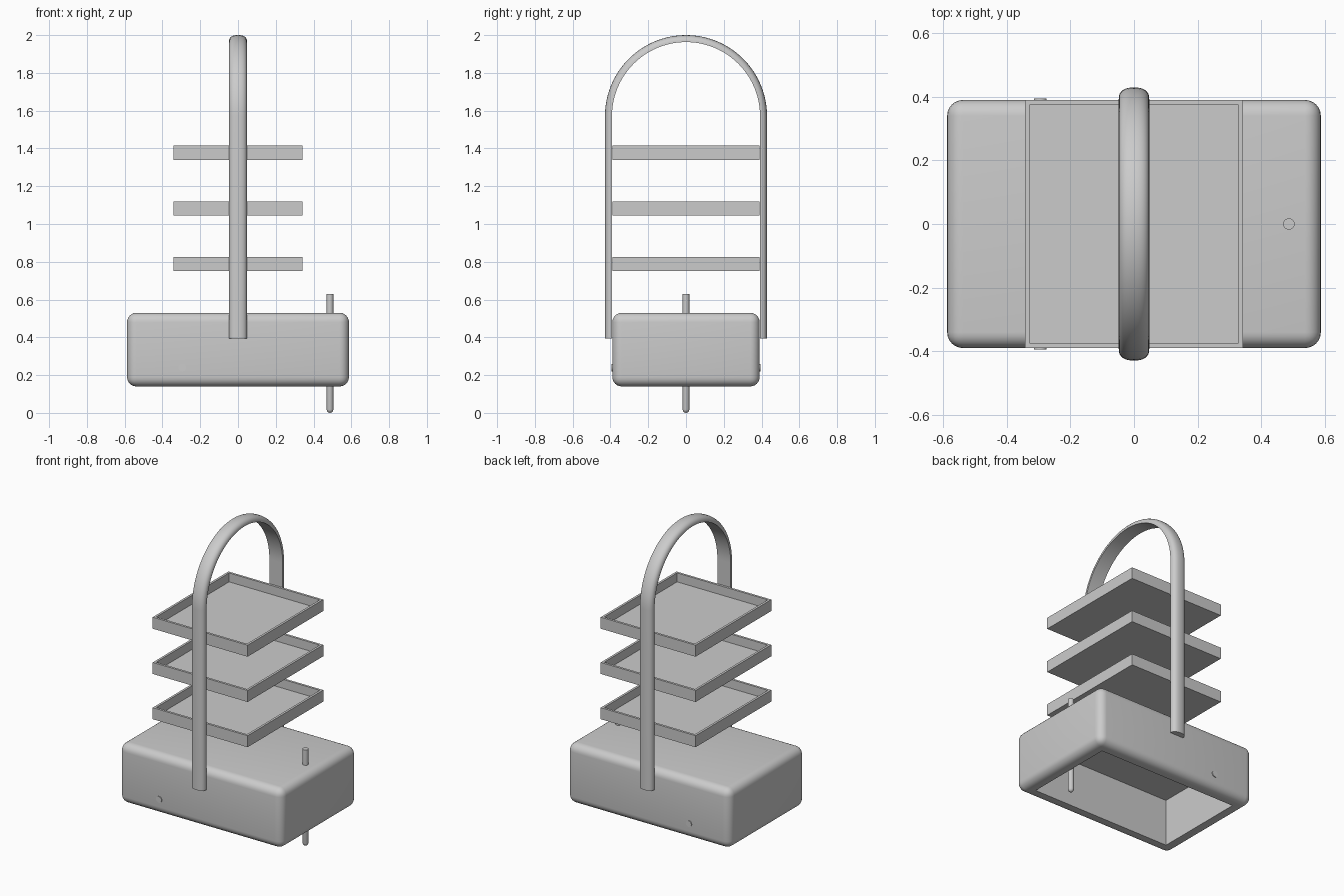
import bpy, bmesh, math
from mathutils import Vector

cube = bpy.data.objects.get("Cube")
if cube:
    bpy.data.objects.remove(cube, do_unlink=True)

grey = bpy.data.materials.new("plain_grey")
grey.use_nodes = True
grey.diffuse_color = (0.6, 0.6, 0.6, 1)
grey.node_tree.nodes["Principled BSDF"].inputs["Base Color"].default_value = (0.6, 0.6, 0.6, 1)


def finish(name, bm, smooth=True):
    bmesh.ops.recalc_face_normals(bm, faces=bm.faces)
    mesh = bpy.data.meshes.new(name)
    bm.to_mesh(mesh)
    bm.free()
    mesh.materials.append(grey)
    obj = bpy.data.objects.new(name, mesh)
    bpy.context.collection.objects.link(obj)
    if smooth:
        bpy.ops.object.select_all(action='DESELECT')
        obj.select_set(True)
        bpy.context.view_layer.objects.active = obj
        bpy.ops.object.shade_smooth_by_angle(angle=math.radians(35))
    return obj


def box(bm, size, z0):
    verts = bmesh.ops.create_cube(bm, size=1)["verts"]
    for v in verts:
        v.co = Vector((v.co.x * size[0], v.co.y * size[1], (v.co.z + 0.5) * size[2] + z0))


def hollow(bm, direction, wall, depth):
    """Inset the flat face pointing up or down and push it into the body."""
    face = max(bm.faces, key=lambda f: f.normal.z * direction * f.calc_area())
    bmesh.ops.inset_region(bm, faces=[face], thickness=wall, use_even_offset=True)
    top = bmesh.ops.extrude_discrete_faces(bm, faces=[face])["faces"][0]
    for v in top.verts:
        v.co.z -= direction * depth


# Base housing: rounded block, open underneath
BEVEL = 0.05
bm = bmesh.new()
box(bm, (1.175, 0.78, 0.39), 0.14)
bmesh.ops.bevel(bm, geom=bm.edges[:], offset=BEVEL, segments=6, profile=0.5, affect='EDGES')
bm.normal_update()
hollow(bm, -1, 0.035, 0.305)
finish("base_housing", bm)

# Three shallow trays
for label, z in (("lower", 0.75), ("middle", 1.045), ("upper", 1.34)):
    bm = bmesh.new()
    box(bm, (0.684, 0.78, 0.075), z)
    bm.normal_update()
    hollow(bm, 1, 0.015, 0.058)
    finish(label + "_tray", bm, smooth=False)

# Arched handle: D-shaped section swept up, over and down
R, THICK, HALF, SPRING, FOOT = 0.392, 0.037, 0.048, 1.571, 0.395
path = [((-R, FOOT), (-1, 0))]
for i in range(49):
    a = math.pi * (1 - i / 48)
    d = (math.cos(a), math.sin(a))
    path.append(((R * d[0], SPRING + R * d[1]), d))
path.append(((R, FOOT), (1, 0)))

section = []
for i in range(17):
    a = math.pi * i / 16
    c, s = math.cos(a), math.sin(a)
    section.append((math.copysign(abs(c) ** 0.8, c) * HALF, max(s, 0) ** 0.8 * THICK))

bm = bmesh.new()
rings = [[bm.verts.new((x, p[0] + d[0] * t, p[1] + d[1] * t)) for x, t in section]
         for p, d in path]
n = len(section)
for r0, r1 in zip(rings, rings[1:]):
    for j in range(n):
        k = (j + 1) % n
        bm.faces.new((r0[j], r0[k], r1[k], r1[j]))
bm.faces.new(rings[0])
bm.faces.new(rings[-1])
finish("arched_handle", bm)

# Upright pin with a rounded lower tip
profile = [(0.0, 0.0), (0.009, 0.003), (0.015, 0.009), (0.018, 0.018), (0.018, 0.63), (0.0, 0.63)]
bm = bmesh.new()
pts = [bm.verts.new((r, 0, z)) for r, z in profile]
edges = [bm.edges.new(pair) for pair in zip(pts, pts[1:])]
bmesh.ops.spin(bm, geom=pts + edges, cent=(0, 0, 0), axis=(0, 0, 1), angle=math.tau, steps=24)
bmesh.ops.remove_doubles(bm, verts=bm.verts, dist=0.0005)
pin = finish("upright_pin", bm)
pin.location = (0.487, 0, 0)

# Small plugs just proud of the housing walls
for label, side in (("front", -1), ("back", 1)):
    bm = bmesh.new()
    bmesh.ops.create_cone(bm, cap_ends=True, segments=24, radius1=0.02, radius2=0.02, depth=0.04)
    plug = finish(label + "_plug", bm)
    plug.rotation_euler.x = math.pi / 2
    plug.location = (-0.295, side * 0.375, 0.24)
